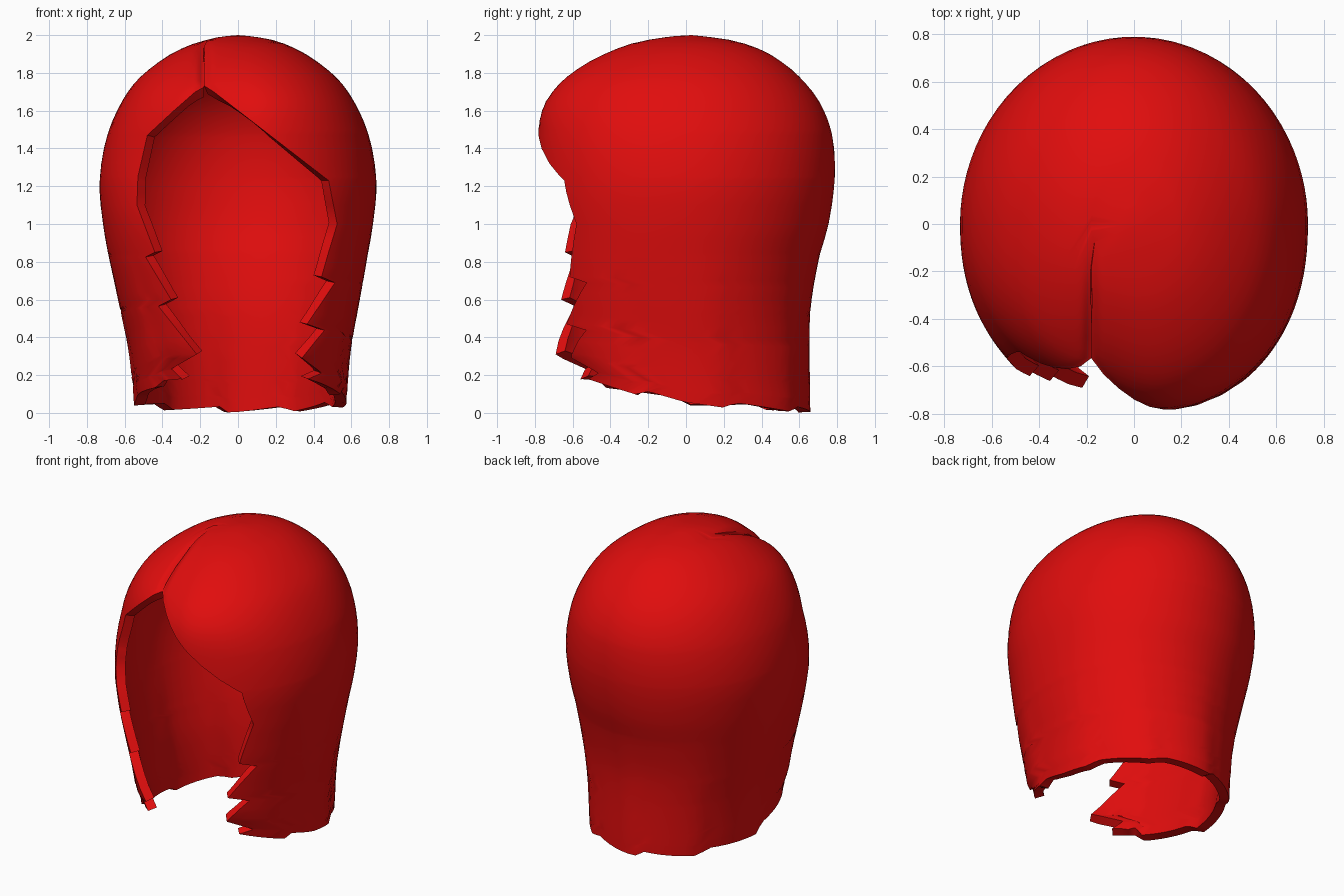
import bpy, bmesh, math

if "Cube" in bpy.data.objects:
    bpy.data.objects.remove(bpy.data.objects["Cube"])

def lerp(table, v):
    """Piecewise linear lookup in a sorted list of (key, value)."""
    if v <= table[0][0]:
        return table[0][1]
    for (a, p), (b, q) in zip(table, table[1:]):
        if v <= b:
            return p + (q - p) * (v - a) / (b - a)
    return table[-1][1]

def curve(table, v):
    """Smooth (Hermite) lookup through the same kind of list."""
    n = len(table)
    def slope(i):
        (a, p), (b, q) = table[max(0, i - 1)], table[min(n - 1, i + 1)]
        return (q - p) / (b - a)
    v = min(max(v, table[0][0]), table[-1][0])
    for i in range(n - 1):
        (a, p), (b, q) = table[i], table[i + 1]
        if v <= b:
            h, t = b - a, (v - a) / (b - a)
            return ((2*t**3 - 3*t*t + 1) * p + (t**3 - 2*t*t + t) * h * slope(i)
                    + (3*t*t - 2*t**3) * q + (t**3 - t*t) * h * slope(i + 1))

# Height profiles: half width, back depth, front depth
WIDTH = [(0, .56), (.3, .59), (.55, .635), (.8, .68), (1.0, .715), (1.2, .733), (1.4, .71),
         (1.58, .65), (1.75, .545), (1.87, .405), (1.94, .28), (1.98, .16), (2, .02)]
BACK = [(0, .655), (.5, .655), (.8, .70), (1.0, .755), (1.25, .788), (1.48, .772), (1.65, .705),
        (1.78, .60), (1.87, .49), (1.93, .38), (1.975, .23), (2, .04)]
FRONT = [(0, .65), (.08, .68), (.16, .735), (.5, .77), (1.0, .80), (1.2, .81), (1.5, .80),
         (1.63, .77), (1.72, .71), (1.79, .635), (1.87, .51), (1.95, .32), (1.98, .18), (2, .02)]
LIFT = [(-.55, .19), (0, .07), (.65, .03)]        # hem rises to the front
# Face opening with stepped lock tips: (height, x)
LEFT = [(.19, -.31), (.24, -.37), (.31, -.23), (.565, -.43), (.60, -.36), (.825, -.49),
        (.85, -.44), (1.1, -.535), (1.25, -.53), (1.47, -.48), (1.6, -.34), (1.74, -.18)]
RIGHT = [(.19, .36), (.235, .43), (.29, .33), (.44, .45), (.47, .36), (.69, .51),
         (.72, .44), (1.0, .525), (1.23, .48), (1.5, .13), (1.74, -.18)]
SEAM, COLS, TOP_LIFT = -.18, 96, .19
N_FRONT, N_BACK = 2.2, 2.0

def edge_angle(x, w):
    s = min(abs(x) / w, .92) ** (N_FRONT / 2)
    return math.copysign(math.asin(s), x)

def surface(a, z):
    """Point of the hair surface at angle a (0 = front) and raw height z."""
    w = curve(WIDTH, z)
    n = N_FRONT if math.cos(a) > 0 else N_BACK
    x, c = [math.copysign(abs(v) ** (2 / n), v) for v in (math.sin(a), math.cos(a))]
    x *= w
    u = x - SEAM
    if c > 0:
        # full fringe on the right, flatter on the left, groove at the parting
        hi = min(1, max(0, (z - 1.0) / .4))
        k = .12 if u < 0 else .12 * math.exp(-(u / .2) ** 2)
        k += .03 * math.exp(-(u / .03) ** 2)
        y = -curve(FRONT, z) * c * (1 - k * hi)
    else:
        y = -curve(BACK, z) * c
    # overlapping lock ridges fading in towards the hem
    low = max(0, 1 - z / .85)
    saw = (a * 9 / (2 * math.pi) + .15 + .12 * z) % 1
    ridge = min(saw / .85, (1 - saw) / .15)
    r = 1 + .025 * low * (ridge - .6)
    x, y = x * r + .015 * low, y * r
    zz = z + lerp(LIFT, y) * max(0, 1 - z / .8) - .03 * ridge * max(0, 1 - z / .15)
    # step along the parting on the crown
    if z > 1.7:
        f = min(1, max(0, (.12 - y) / .45)) * min(1, (z - 1.7) / .1)
        zz -= f * (.02 * math.exp(-(u / .03) ** 2) + (.02 * math.exp(u / .2) if u < 0 else 0))
    return x, y, max(0, zz)

# Rows follow every lock tip plus regular steps
heights = {h for h, _ in LEFT + RIGHT}
heights |= {h for h in (.38, .52, .64, .77, .92, 1.17, 1.32, 1.4, 1.55, 1.65, 1.7, 1.78, 1.82,
                        1.86, 1.9, 1.93, 1.955, 1.975, 1.988, 1.995)}
bm = bmesh.new()
rows = []
for h in sorted(heights):
    z = h if h > .8 else (h - TOP_LIFT) / (1 - TOP_LIFT / .8)
    z = max(0, z)
    w = curve(WIDTH, z)
    a0 = edge_angle(lerp(RIGHT, h), w)
    a1 = 2 * math.pi + edge_angle(lerp(LEFT, h), w)
    row = []
    for i in range(COLS + 1):
        t = i / COLS
        t = t - .8 * math.sin(2 * math.pi * t) / (2 * math.pi)   # denser near the edges
        row.append(bm.verts.new(surface(a0 + (a1 - a0) * t, z)))
    rows.append(row)
for lo, hi in zip(rows, rows[1:]):
    for i in range(COLS):
        bm.faces.new((lo[i], lo[i + 1], hi[i + 1], hi[i]))
crown = bm.verts.new((0, .03, 2))
for i in range(COLS):
    bm.faces.new((rows[-1][i], rows[-1][i + 1], crown))
bmesh.ops.remove_doubles(bm, verts=bm.verts, dist=.0005)
bmesh.ops.recalc_face_normals(bm, faces=bm.faces)
# make sure the normals point outwards
if sum(f.normal.dot(f.calc_center_median() - crown.co * .5) for f in bm.faces) < 0:
    bmesh.ops.reverse_faces(bm, faces=bm.faces)

mesh = bpy.data.meshes.new("hair_shell")
bm.to_mesh(mesh)
bm.free()
hair = bpy.data.objects.new("hair_shell", mesh)
bpy.context.collection.objects.link(hair)
red = bpy.data.materials.new("bright red")
red.diffuse_color = (.75, .004, .004, 1)
red.use_nodes = True
red.node_tree.nodes["Principled BSDF"].inputs["Base Color"].default_value = red.diffuse_color
mesh.materials.append(red)

# Wall thickness
mod = hair.modifiers.new("thickness", 'SOLIDIFY')
mod.thickness = .06
mod.offset = -1
bpy.context.view_layer.objects.active = hair
hair.select_set(True)
bpy.ops.object.modifier_apply(modifier=mod.name)
bpy.ops.object.shade_smooth_by_angle(angle=math.radians(40))
